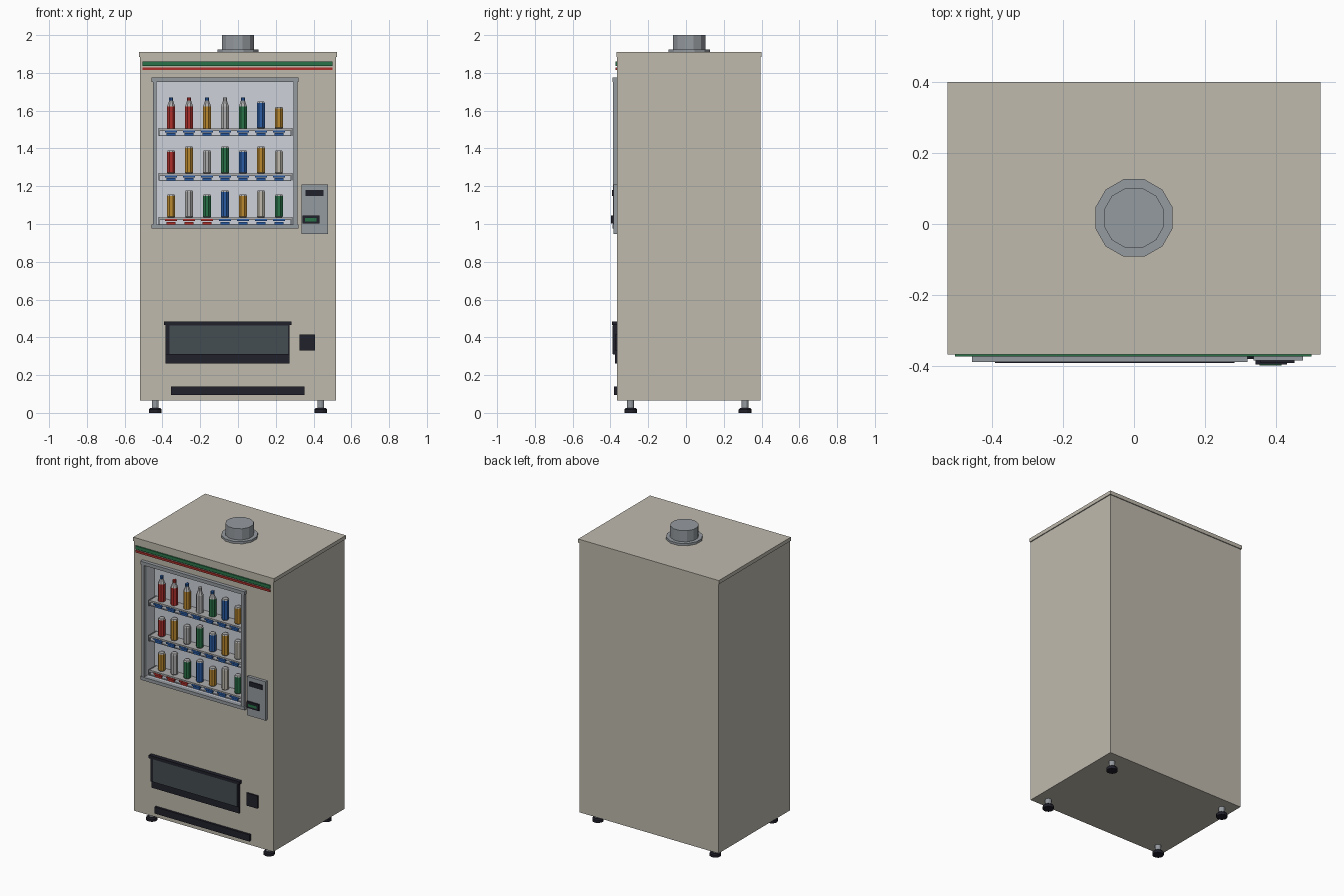
import bpy, bmesh
from math import cos, sin, pi

if "Cube" in bpy.data.objects:
    bpy.data.objects.remove(bpy.data.objects["Cube"])


def material(name, r, g, b):
    m = bpy.data.materials.new(name)
    m.use_nodes = True
    m.diffuse_color = (r, g, b, 1)
    m.node_tree.nodes["Principled BSDF"].inputs["Base Color"].default_value = (r, g, b, 1)
    return m


BEIGE = material("beige paint", .52, .49, .42)
PALE = material("pale interior", .61, .64, .70)
METAL = material("grey metal", .30, .325, .35)
SILVER = material("silver", .42, .42, .42)
DARK = material("dark plastic", .015, .015, .025)
FLAP = material("smoked flap", .06, .075, .083)
RED = material("red", .42, .03, .025)
GREEN = material("green", .022, .17, .065)
BLUE = material("blue", .024, .11, .38)
AMBER = material("amber", .50, .25, .028)


def finish(name, bm, mats):
    bmesh.ops.recalc_face_normals(bm, faces=bm.faces)
    mesh = bpy.data.meshes.new(name)
    bm.to_mesh(mesh)
    bm.free()
    for m in mats:
        mesh.materials.append(m)
    ob = bpy.data.objects.new(name, mesh)
    bpy.context.collection.objects.link(ob)
    return ob


def box(name, x, y, z, mat):
    """Box from (min, max) pairs on each axis."""
    bm = bmesh.new()
    bmesh.ops.create_cube(bm, size=1)
    for v in bm.verts:
        v.co = [span[c > 0] for span, c in zip((x, y, z), v.co)]
    return finish(name, bm, [mat])


def lathe(name, profile, pos, sides, mats):
    """Turned part: profile of (radius, height, material index of the band above)."""
    bm = bmesh.new()
    rings = []
    for r, h, _ in profile:
        rings.append([bm.verts.new((pos[0] + r * cos(2 * pi * (i + .5) / sides),
                                    pos[1] + r * sin(2 * pi * (i + .5) / sides),
                                    pos[2] + h)) for i in range(sides)])
    bm.faces.new(rings[0]).material_index = profile[0][2]
    bm.faces.new(rings[-1]).material_index = profile[-1][2]
    for k in range(len(rings) - 1):
        for i in range(sides):
            j = (i + 1) % sides
            f = bm.faces.new((rings[k][i], rings[k][j], rings[k + 1][j], rings[k + 1][i]))
            f.material_index = profile[k][2]
    return finish(name, bm, mats)


# Cabinet: open-fronted shell whose front wall folds back into the display recess
FRONT, BACK_PANEL = -.365, -.272
WIN_X, WIN_Z = (-.433, .296), (.995, 1.752)


def cabinet():
    bm = bmesh.new()

    def loop(x, y, z):
        return [bm.verts.new((x[a], y, z[b])) for a, b in ((0, 0), (1, 0), (1, 1), (0, 1))]

    body_x, body_z = (-.519, .519), (.065, 1.89)
    loops = [loop(body_x, .394, body_z), loop(body_x, FRONT, body_z),
             loop(WIN_X, FRONT, WIN_Z), loop(WIN_X, BACK_PANEL, WIN_Z)]
    bm.faces.new(loops[0])
    bm.faces.new(loops[-1]).material_index = 1
    for k in range(3):
        for i in range(4):
            j = (i + 1) % 4
            f = bm.faces.new((loops[k][i], loops[k][j], loops[k + 1][j], loops[k + 1][i]))
            f.material_index = int(k == 2)
    finish("cabinet", bm, [BEIGE, PALE])


cabinet()
box("roof_lid", (-.525, .525), (-.367, .4), (1.885, 1.91), BEIGE)

# Roof vent
lathe("roof_vent", [(.113, 0, 0), (.113, .015, 0), (.088, .015, 0), (.088, .09, 0)],
      (0, .017, 1.91), 12, [METAL])

# Levelling feet
for x in (-.438, .438):
    for y in (-.293, .313):
        lathe("levelling_foot", [(.035, 0, 0), (.035, .018, 0), (.028, .025, 0),
                                 (.019, .025, 1), (.019, .066, 1)], (x, y, 0), 12, [DARK, METAL])

# Front stripes
box("green_stripe", (-.505, .5), (-.374, FRONT), (1.837, 1.859), GREEN)
box("red_stripe", (-.505, .5), (-.372, FRONT), (1.814, 1.828), RED)

# Window frame
frame_y = (-.386, -.36)
box("frame_left", (-.45, -.431), frame_y, (.985, 1.765), METAL)
box("frame_right", (.294, .314), frame_y, (.985, 1.765), METAL)
box("frame_top", (-.457, .32), (-.389, -.36), (1.752, 1.775), METAL)
box("frame_bottom", (-.457, .32), (-.389, -.36), (.975, .997), METAL)


# Drinks, standing on three shelves
def can(pos, height, color):
    lathe("can", [(.019, 0, 1), (.023, .005, 0), (.023, height - .008, 1), (.019, height, 1)],
          pos, 8, [color, SILVER])


def bottle(pos, color, cap):
    lathe("bottle", [(.023, 0, 0), (.023, .118, 1), (.012, .146, 1), (.012, .15, 2), (.012, .166, 2)],
          pos, 8, [color, SILVER, cap])


ROWS = [
    (1.505, [RED, RED, AMBER, SILVER, GREEN, BLUE, AMBER], [BLUE, RED, BLUE, SILVER, BLUE]),
    (1.267, [RED, AMBER, SILVER, GREEN, BLUE, AMBER, BEIGE], []),
    (1.035, [AMBER, SILVER, GREEN, BLUE, AMBER, BEIGE, GREEN], []),
]
for row, (z, colors, caps) in enumerate(ROWS):
    box("shelf_board", (-.422, .288), (-.348, BACK_PANEL), (z - .013, z), SILVER)
    box("shelf_label_rail", (-.415, .281), (-.338, -.325), (z - .036, z - .013), PALE)
    box("shelf_lip", (-.415, .281), (-.342, -.325), (z - .04, z - .034), METAL)
    for x in (-.422, .282):
        box("shelf_bracket", (x, x + .006), (-.35, BACK_PANEL), (z - .038, z + .002), METAL)
    for i, color in enumerate(colors):
        x = -.354 + i * .095
        pos = (x, -.308, z)
        if i < len(caps):
            bottle(pos, color, caps[i])
        else:
            tall = (i % 2 == 1)
            can(pos, .143 if tall else (.115 if row == 0 else .122), color)
        button = RED if row == 2 and i < 3 else BLUE
        box("select_button", (x - .032, x + .032), (-.351, -.337), (z - .02, z - .009), button)
        box("price_tag", (x - .024, x + .024), (-.346, -.337), (z - .037, z - .024), button)

# Payment panel
box("payment_panel", (.337, .476), (-.385, FRONT), (.946, 1.208), METAL)
box("note_slot", (.357, .452), (-.391, -.38), (1.148, 1.18), DARK)
box("coin_unit", (.342, .431), (-.396, -.38), (1.002, 1.045), DARK)
box("coin_display", (.354, .416), (-.398, -.394), (1.014, 1.031), GREEN)

# Delivery hatch
box("hatch_frame", (-.383, .272), (-.377, FRONT), (.262, .468), DARK)
box("hatch_door", (-.383, .272), (-.386, FRONT), (.308, .468), DARK)
box("hatch_flap", (-.363, .266), (-.388, -.384), (.311, .463), FLAP)
box("hatch_hood", (-.392, .283), (-.392, FRONT), (.464, .484), DARK)

# Coin return and lower grille
box("coin_return", (.326, .407), (-.376, FRONT), (.33, .415), DARK)
box("lower_grille", (-.356, .351), (-.38, FRONT), (.095, .14), DARK)
